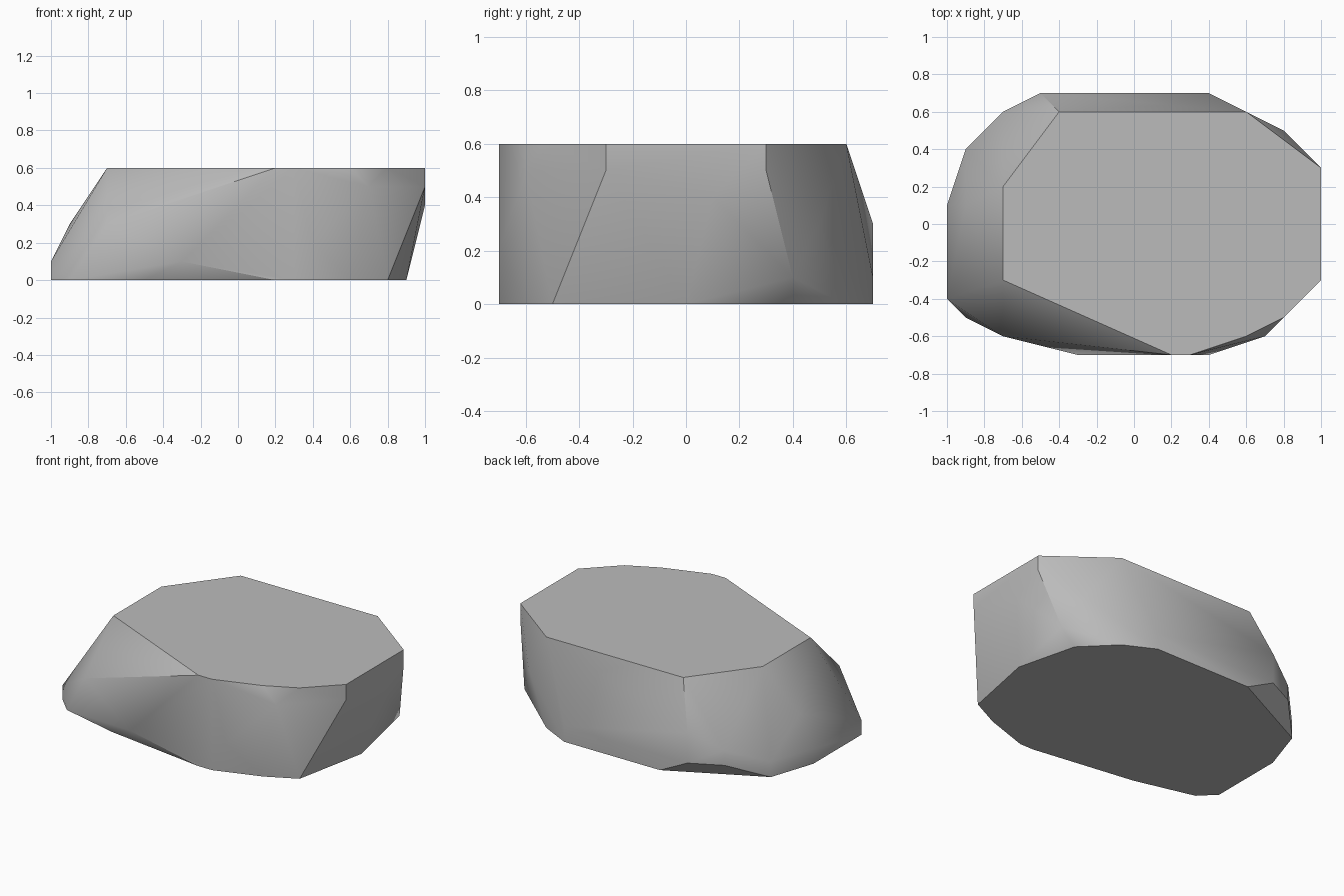
import bpy, bmesh, math

cube = bpy.data.objects.get("Cube")
if cube:
    bpy.data.objects.remove(cube, do_unlink=True)

# Plain grey stone
stone = bpy.data.materials.new("grey_stone")
stone.use_nodes = True
grey = (0.5, 0.5, 0.5, 1)
stone.diffuse_color = grey
bsdf = next(n for n in stone.node_tree.nodes if n.type == 'BSDF_PRINCIPLED')
bsdf.inputs["Base Color"].default_value = grey

# Flat top and flat base outlines, in tenths of a unit
top = [(-7, -3), (-7, 2), (-4, 6), (6, 6), (10, 3),
       (10, -3), (8, -5), (6, -6), (3, -7), (2, -7)]
base = [(8, -5), (9, 0), (8, 4), (6, 6), (4, 7), (-3, 7), (-9, 4),
        (-10, 1), (-10, -4), (-9, -5), (-5, -6), (2, -7), (3, -7), (6, -6)]
# Chipped corners between the two: +x side, back, left end, front
corners = [(10, -3, 5), (10, 3, 5), (10, 1, 4), (9, 4, 1), (8, 5, 3),
           (4, 7, 1), (-5, 7, 3), (-5, 7, 1), (-7, 6, 2), (-7, 6, 1),
           (-9, 4, 1), (-10, 1, 1), (-9, 1, 3), (-10, -4, 1),
           (-7, -6, 3), (-3, -7, 1), (4, -7, 2), (7, -6, 5)]
points = [(x, y, 6) for x, y in top] + [(x, y, 0) for x, y in base] + corners

# Wrap the corners in a faceted boulder
bm = bmesh.new()
for p in points:
    bm.verts.new([c / 10 for c in p])
hull = bmesh.ops.convex_hull(bm, input=bm.verts)
loose = {g for g in hull["geom_interior"] + hull["geom_unused"]
         if isinstance(g, bmesh.types.BMVert)}
bmesh.ops.delete(bm, geom=list(loose), context='VERTS')
bmesh.ops.dissolve_limit(bm, angle_limit=math.radians(0.5),
                         verts=bm.verts, edges=bm.edges)
bmesh.ops.recalc_face_normals(bm, faces=bm.faces)
mesh = bpy.data.meshes.new("rock")
bm.to_mesh(mesh)
bm.free()
mesh.materials.append(stone)
rock = bpy.data.objects.new("rock", mesh)
bpy.context.collection.objects.link(rock)

# Soft facets, crisp main edges
bpy.ops.object.select_all(action='DESELECT')
rock.select_set(True)
bpy.context.view_layer.objects.active = rock
bpy.ops.object.shade_smooth_by_angle(angle=math.radians(35))
